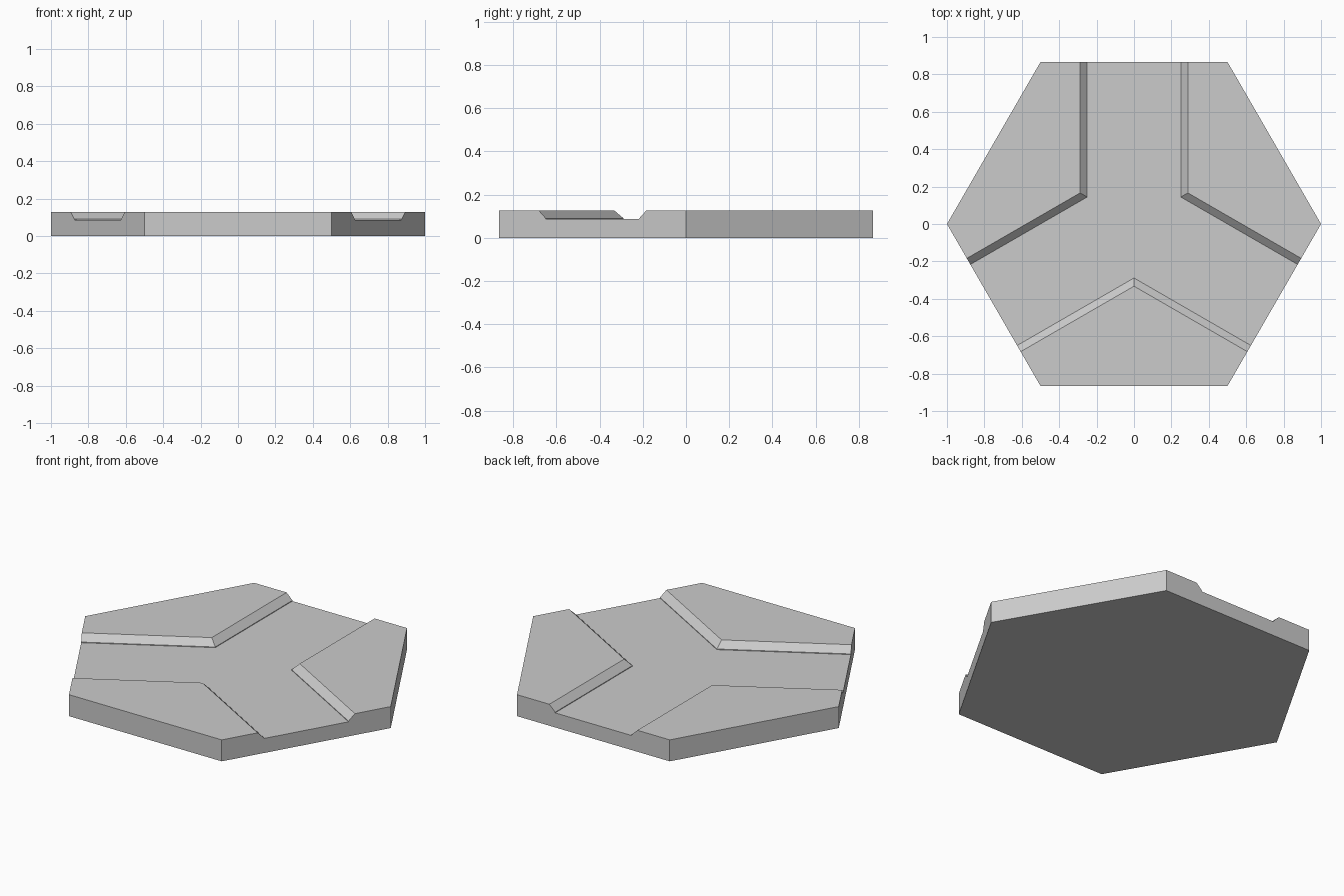
import bpy
import bmesh
from math import cos, sin, radians, sqrt

cube = bpy.data.objects.get("Cube")
if cube:
    bpy.data.objects.remove(cube, do_unlink=True)

TOP, LIP, FLOOR = 0.127, 0.09, 0.086    # heights of pads, slope foot, channel
FOOT, RIM = 0.25, 0.288                 # channel half widths
APOTHEM = sqrt(3) / 2
LEVELS = ((FOOT, FLOOR), (FOOT, LIP), (RIM, TOP))


def polar(radius, degrees, z):
    a = radians(degrees)
    return (radius * cos(a), radius * sin(a), z)


def bank(channel, side, width, z):
    """Point where one bank of a channel meets the tile's outer wall."""
    x, y, _ = polar(APOTHEM, channel, z)
    dx, dy, _ = polar(width, channel + side * 90, z)
    return (x + dx, y + dy, z)


bm = bmesh.new()


def face(points):
    bm.faces.new([bm.verts.new(p) for p in points])


floor = []
for pad in (-90, 30, 150):
    # Three-point edge of the raised pad at each level
    edges = [[bank(pad - 60, 1, w, z),
              polar(2 * w / sqrt(3), pad, z),
              bank(pad + 60, -1, w, z)] for w, z in LEVELS]
    floor += edges[0]

    # Small step and sloping bank
    for low, high in zip(edges, edges[1:]):
        for i in range(2):
            face([low[i], low[i + 1], high[i + 1], high[i]])

    # Pad top
    corners = [polar(1, pad + s, TOP) for s in (30, -30)]
    face(edges[-1] + corners)

    # Plain outer wall
    face([polar(1, pad - 30, 0), polar(1, pad + 30, 0),
          polar(1, pad + 30, TOP), polar(1, pad - 30, TOP)])

    # Outer wall notched by the channel
    channel = pad + 60
    notch = [bank(channel, 1, w, z) for w, z in reversed(LEVELS)]
    notch += [bank(channel, -1, w, z) for w, z in LEVELS]
    face([polar(1, channel - 30, 0), polar(1, channel + 30, 0),
          polar(1, channel + 30, TOP)] + notch + [polar(1, channel - 30, TOP)])

# Channel floor and underside
face(floor)
face([polar(1, 60 * i, 0) for i in range(6)])

bmesh.ops.remove_doubles(bm, verts=bm.verts, dist=0.0005)
bmesh.ops.recalc_face_normals(bm, faces=bm.faces)
mesh = bpy.data.meshes.new("hexagonal_tile")
bm.to_mesh(mesh)
bm.free()

# Plain grey material
grey = bpy.data.materials.new("light grey")
grey.use_nodes = True
color = (0.6, 0.6, 0.6, 1)
grey.diffuse_color = color
grey.node_tree.nodes["Principled BSDF"].inputs["Base Color"].default_value = color
mesh.materials.append(grey)

tile = bpy.data.objects.new("hexagonal_tile", mesh)
bpy.context.collection.objects.link(tile)
